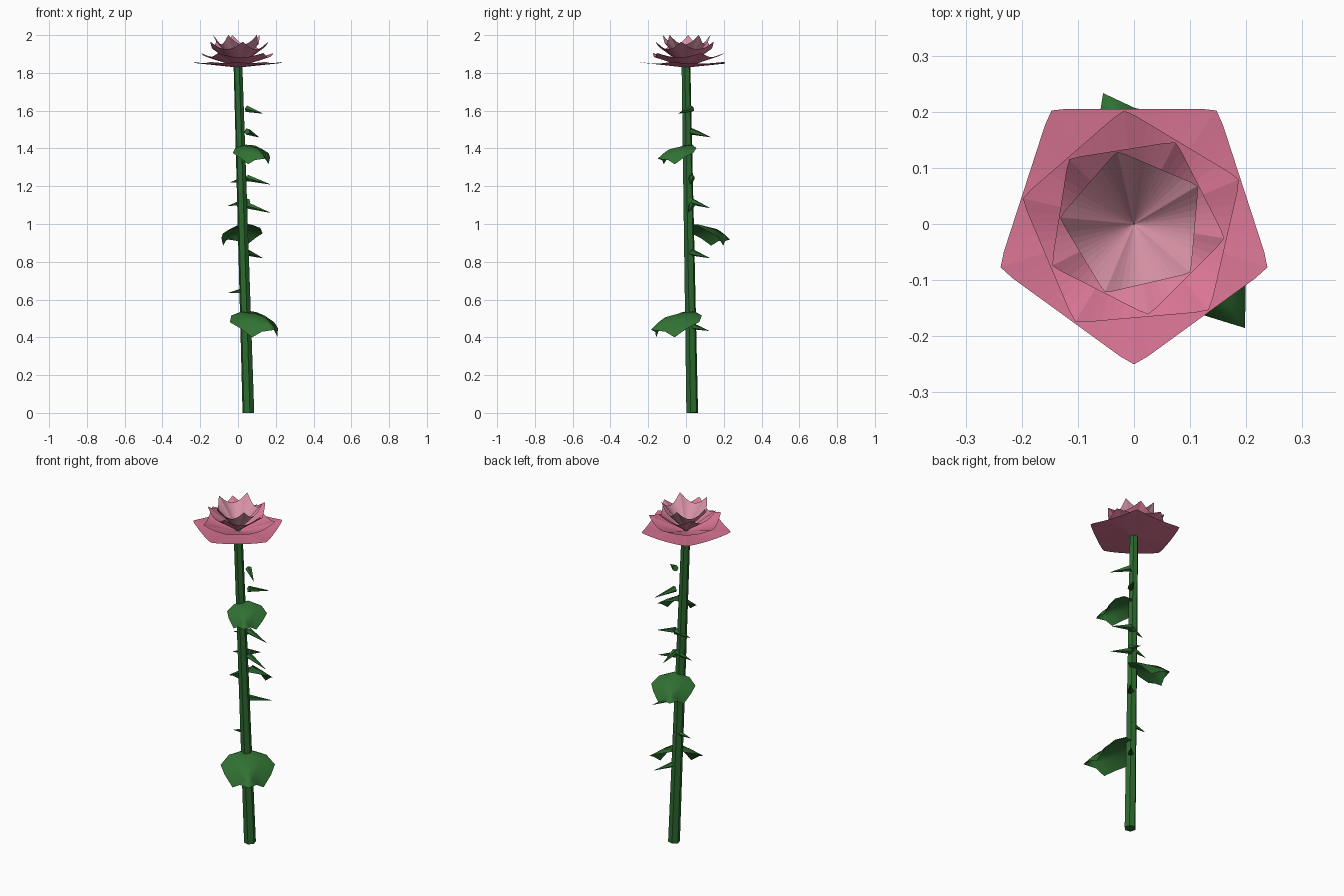
import bpy
import math
from math import sin, cos, radians, pi
from mathutils import Vector

if "Cube" in bpy.data.objects:
    bpy.data.objects.remove(bpy.data.objects["Cube"])


def material(name, rgb):
    linear = [(c / 255) ** 2.2 for c in rgb] + [1]
    mat = bpy.data.materials.new(name)
    mat.use_nodes = True
    mat.diffuse_color = linear
    mat.node_tree.nodes["Principled BSDF"].inputs["Base Color"].default_value = linear
    return mat


STEM = material("stem green", (48, 106, 50))
LEAF = material("leaf green", (52, 112, 54))
OUTER = material("outer petal pink", (218, 117, 148))
MIDDLE = material("middle petal pink", (216, 124, 152))
INNER = material("inner petal pink", (216, 146, 166))


def add_mesh(name, verts, faces, mat, smooth=False):
    mesh = bpy.data.meshes.new(name)
    mesh.from_pydata([tuple(v) for v in verts], [], faces)
    mesh.materials.append(mat)
    for poly in mesh.polygons:
        poly.use_smooth = smooth
    obj = bpy.data.objects.new(name, mesh)
    bpy.context.scene.collection.objects.link(obj)
    return obj


def tube(name, start, end, r0, r1, sides, mat):
    """Closed tapered prism between two points."""
    start, end = Vector(start), Vector(end)
    axis = (end - start).normalized()
    u = axis.orthogonal().normalized()
    w = axis.cross(u)
    verts = []
    for p, r in ((start, r0), (end, r1)):
        for i in range(sides):
            t = 2 * pi * i / sides
            verts.append(p + (u * cos(t) + w * sin(t)) * r)
    faces = [(i, (i + 1) % sides, sides + (i + 1) % sides, sides + i) for i in range(sides)]
    faces.append(tuple(reversed(range(sides))))
    faces.append(tuple(range(sides, 2 * sides)))
    return add_mesh(name, verts, faces, mat)


# Leaning six-sided stem
tube("stem", (0.055, 0.033, 0), (0, 0, 1.835), 0.032, 0.024, 6, STEM)


def petal_cup(name, radius, tip_z, base_z, angle, mat, steps=12):
    """Five-pointed cup: a fan whose rim dips between the tips."""
    verts = [(0, 0, base_z)]
    count = 5 * steps
    for i in range(count):
        phi = 2 * pi * i / count
        offset = (phi % (2 * pi / 5)) - pi / 5
        ratio = min(cos(pi / 5) / cos(offset), 0.985)
        r = radius * ratio / 0.985
        a = phi + radians(angle)
        z = base_z + (tip_z - base_z) * (ratio / 0.985) ** 1.8
        verts.append((r * cos(a), r * sin(a), z))
    faces = [(0, i + 1, (i + 1) % count + 1) for i in range(count)]
    return add_mesh(name, verts, faces, mat)


# Nested cups of petals
petal_cup("outer_petals", 0.25, 1.858, 1.828, -90, OUTER)
petal_cup("second_petals", 0.203, 1.905, 1.83, 23, OUTER)
petal_cup("third_petals", 0.163, 1.965, 1.832, -9, MIDDLE)
petal_cup("inner_petals", 0.132, 2.0, 1.834, 31, INNER)

# Leaf rows: ridge (along, height), edge (along, side, height)
LEAF_ROWS = [
    ((0.03, -0.010), (0.00, 0.100, -0.025)),
    ((0.08, -0.015), (0.05, 0.145, -0.060)),
    ((0.13, -0.025), (0.11, 0.125, -0.090)),
    ((0.17, -0.035), (0.166, 0.083, -0.140)),
    ((0.21, -0.060), (0.20, 0.045, -0.110)),
]


def leaf(name, base, heading, size):
    """Drooping leaf with a front tip and two hanging side points."""
    d = Vector((cos(radians(heading)), sin(radians(heading)), 0))
    side = Vector((-d.y, d.x, 0))
    origin = Vector(base)

    def point(along, lateral, height):
        return origin + (d * along + side * lateral + Vector((0, 0, height))) * size

    verts = [point(-0.02, 0, 0)]
    for (ra, rz), (ea, el, ez) in LEAF_ROWS:
        for k in (-2, -1, 0, 1, 2):
            t = abs(k) / 2
            bulge = 0.012 if abs(k) == 1 else 0
            verts.append(point(ra + (ea - ra) * t, el * k / 2, rz + (ez - rz) * t + bulge))
    verts.append(point(0.26, 0, -0.10))
    last = len(verts) - 1
    faces = []
    for k in range(4):
        faces.append((0, k + 1, k + 2))
        for row in range(len(LEAF_ROWS) - 1):
            a = 1 + row * 5 + k
            faces.append((a, a + 5, a + 6, a + 1))
        faces.append((last - 5 + k, last, last - 4 + k))
    # counter-clockwise from above
    faces = [tuple(reversed(f)) if (verts[f[1]] - verts[f[0]]).cross(verts[f[2]] - verts[f[0]]).z < 0
             else f for f in faces]
    return add_mesh(name, verts, faces, LEAF, True)


leaf("lower_leaf", (0.045, 0.025, 0.54), -54, 1.0)
leaf("middle_leaf", (0.045, 0.045, 1.0), 118, 0.82)
leaf("upper_leaf", (0.05, 0.02, 1.42), -62, 0.74)

# Thorns: base height, then tip
THORNS = [
    (1.61, (0.13, -0.04, 1.585)),
    (1.49, (0.11, 0.13, 1.46)),
    (1.245, (0.17, 0.02, 1.21)),
    (1.24, (-0.04, 0.02, 1.22)),
    (1.12, (-0.055, 0.03, 1.095)),
    (1.10, (0.17, 0.01, 1.06)),
    (1.12, (0.06, 0.125, 1.085)),
    (0.85, (0.13, 0.125, 0.82)),
    (0.65, (-0.05, 0.03, 0.635)),
    (0.46, (0.12, 0.12, 0.435)),
]
for n, (height, tip) in enumerate(THORNS):
    tube("thorn_%d" % (n + 1), (0.048, 0.03, height), tip, 0.018, 0.001, 5, STEM)
